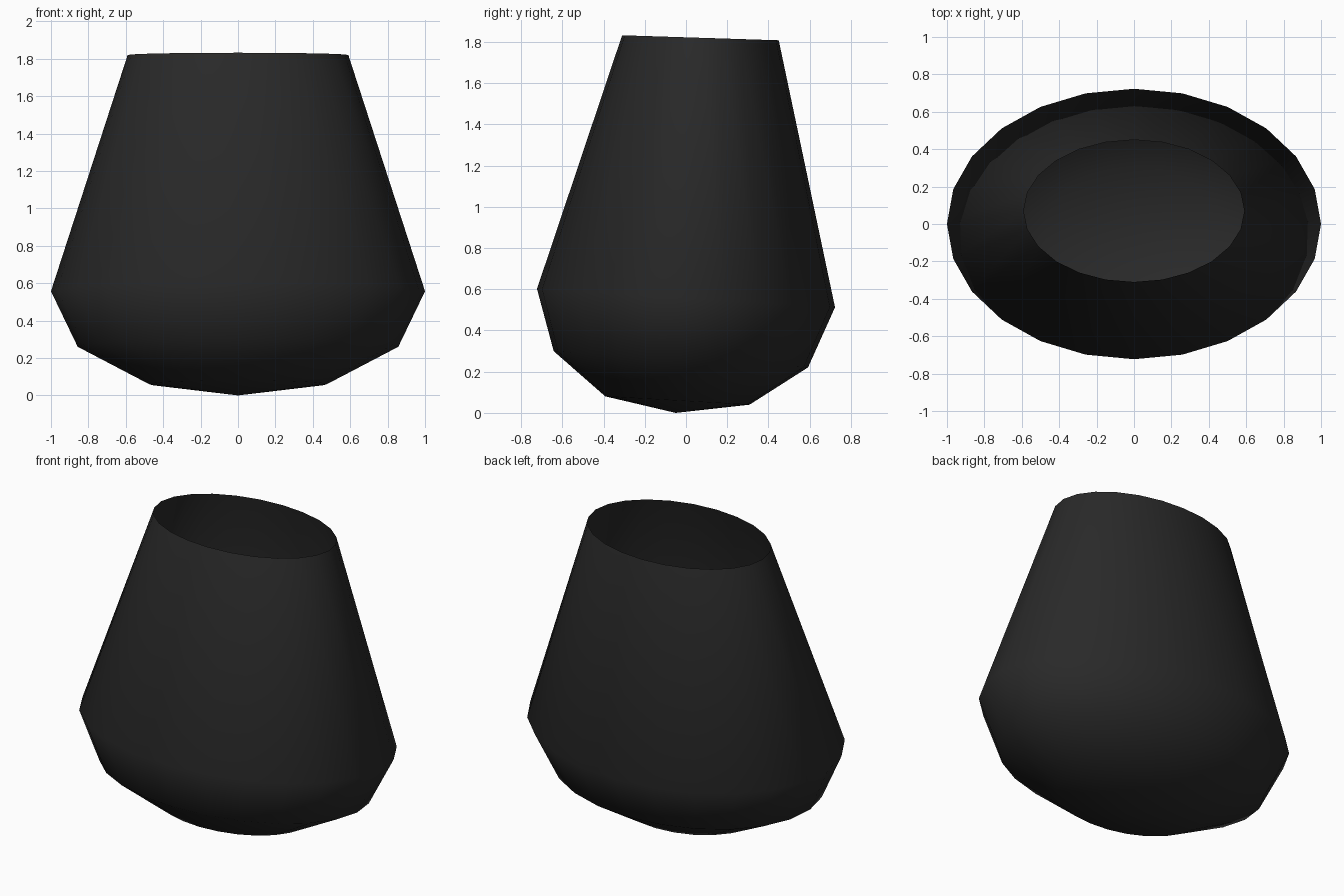
import bpy, bmesh, math

if "Cube" in bpy.data.objects:
    bpy.data.objects.remove(bpy.data.objects["Cube"])

SIDES = 24
# Rings from rim down: centre y, centre z, x radius, y radius, rise per unit y
RINGS = [
    (0.07, 1.82, 0.59, 0.38, -0.032),
    (0.00, 0.557, 1.00, 0.723, -0.062),
    (-0.025, 0.26, 0.857, 0.617, -0.064),
    (-0.042, 0.06, 0.475, 0.35, -0.058),
]

# Open, slightly tilted oval cup made of one thin sheet
bm = bmesh.new()
loops = []
for cy, cz, rx, ry, slope in RINGS:
    loop = []
    for i in range(SIDES):
        a = 2 * math.pi * i / SIDES
        dy = ry * math.sin(a)
        loop.append(bm.verts.new((rx * math.cos(a), cy + dy, cz + slope * dy)))
    loops.append(loop)
tip = bm.verts.new((0, -0.05, 0))

for upper, lower in zip(loops, loops[1:]):
    for i in range(SIDES):
        j = (i + 1) % SIDES
        bm.faces.new((upper[i], lower[i], lower[j], upper[j]))
for i in range(SIDES):
    bm.faces.new((loops[-1][i], tip, loops[-1][(i + 1) % SIDES]))
for f in bm.faces:
    f.smooth = True

mesh = bpy.data.meshes.new("cup_body")
bm.to_mesh(mesh)
bm.free()
cup = bpy.data.objects.new("cup_body", mesh)
bpy.context.collection.objects.link(cup)

# Near-black finish
mat = bpy.data.materials.new("black")
mat.diffuse_color = (0.022, 0.022, 0.022, 1)
mat.use_nodes = True
mat.node_tree.nodes["Principled BSDF"].inputs["Base Color"].default_value = mat.diffuse_color
mesh.materials.append(mat)
